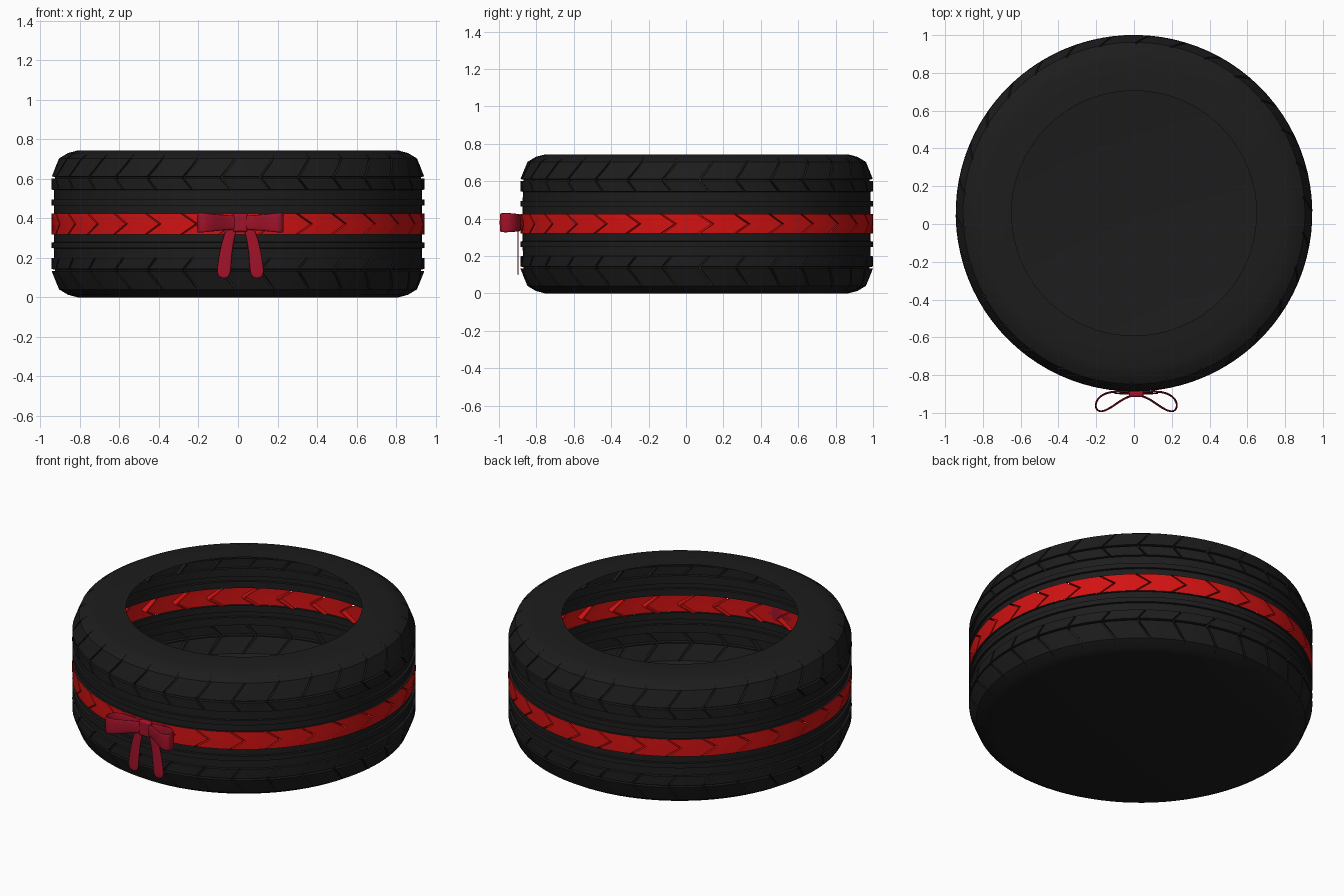
import bpy, bmesh
from math import sin, cos, pi, radians

if "Cube" in bpy.data.objects:
    bpy.data.objects.remove(bpy.data.objects["Cube"])

CY, N = 0.057, 30          # tyre centre in y, tread repeats around
BX, BZ = 0.012, 0.378      # bow centre


def material(name, rgb):
    m = bpy.data.materials.new(name)
    m.diffuse_color = (*rgb, 1)
    m.use_nodes = True
    m.node_tree.nodes["Principled BSDF"].inputs["Base Color"].default_value = m.diffuse_color
    return m


black = material("rubber_black", (0.012, 0.012, 0.012))
red = material("stripe_red", (0.65, 0.006, 0.006))
crimson = material("bow_crimson", (0.36, 0.006, 0.022))


def finish(bm, name, mat, smooth=True):
    me = bpy.data.meshes.new(name)
    bm.to_mesh(me)
    bm.free()
    ob = bpy.data.objects.new(name, me)
    bpy.context.collection.objects.link(ob)
    me.materials.append(mat)
    if smooth:
        bpy.ops.object.select_all(action='DESELECT')
        bpy.context.view_layer.objects.active = ob
        ob.select_set(True)
        bpy.ops.object.shade_smooth_by_angle(angle=radians(30))
    return ob


def tread(name, rows, mat, width=0.014, floor=False, phase=0.085):
    """Revolved skin; each row is (radius, z, angular shift, groove depth)."""
    bm = bmesh.new()
    step = 2 * pi / N
    cols = [(0, 0), (0, 1), (width, 1), (width, 0),
            (width + (step - width) / 3, 0), (width + (step - width) * 2 / 3, 0)]
    grid = []
    for r, z, shift, depth in rows:
        ring = []
        for i in range(N):
            for a, cut in cols:
                t = phase + i * step + a + shift
                rr = r - depth * cut
                ring.append(bm.verts.new((rr * cos(t), CY + rr * sin(t), z)))
        grid.append(ring)
    n = N * len(cols)
    for lo, hi in zip(grid, grid[1:]):
        for i in range(n):
            j = (i + 1) % n
            bm.faces.new((lo[i], lo[j], hi[j], hi[i]))
    if floor:
        bm.faces.new(grid[0][::-1])
    bmesh.ops.remove_doubles(bm, verts=bm.verts, dist=1e-5)
    return finish(bm, name, mat)


# Tyre halves: sidewall, grooved shoulder, narrow rib and recesses
S = -0.075
half = [(0.81, 0.743, 0, 0), (0.86, 0.73, 0, 0), (0.905, 0.703, 0, 0.006),
        (0.925, 0.655, S / 2, 0.025), (0.942, 0.611, S, 0.03), (0.925, 0.609, S, 0.013),
        (0.925, 0.602, S, 0.013), (0.943, 0.600, S, 0.03), (0.943, 0.545, S / 3, 0.025),
        (0.930, 0.543, S / 3, 0), (0.930, 0.495, 0, 0), (0.943, 0.494, 0, 0),
        (0.943, 0.465, 0, 0), (0.930, 0.464, 0, 0), (0.930, 0.424, 0, 0), (0.943, 0.424, 0, 0)]
tread("tyre_upper", ([(0.648, 0.743, 0, 0)] + half)[::-1], black)
tread("tyre_lower", [(r, 0.743 - z, s, d) for r, z, s, d in half], black, floor=True)

# Red centre stripe with chevron grooves
tread("red_stripe", [(0.943, 0.319, -0.085, 0.025), (0.944, 0.3715, 0, 0.04),
                     (0.943, 0.424, -0.085, 0.025)], red)


def ribbon(name, pairs, thick):
    """Ribbon through pairs of edge points, smoothed and thickened."""
    bm = bmesh.new()
    vs = [[bm.verts.new(p) for p in pair] for pair in pairs]
    for a, b in zip(vs, vs[1:]):
        bm.faces.new((a[0], b[0], b[1], a[1]))
    ob = finish(bm, name, crimson)
    so = ob.modifiers.new("thickness", 'SOLIDIFY')
    so.thickness, so.offset = thick, 0
    su = ob.modifiers.new("smooth", 'SUBSURF')
    su.levels = su.render_levels = 2
    return ob


# Bow loops and tails, mirrored left and right
loop = [(0.0, -0.893, 0.037), (0.06, -0.889, 0.038), (0.12, -0.886, 0.043),
        (0.18, -0.900, 0.052), (0.217, -0.940, 0.056), (0.215, -0.985, 0.056),
        (0.18, -0.998, 0.053), (0.12, -0.963, 0.046), (0.06, -0.918, 0.040), (0.0, -0.904, 0.037)]
tail = [(0.0, 0.05, 0.38), (0.022, 0.080, 0.33), (0.037, 0.103, 0.25),
        (0.044, 0.117, 0.17), (0.046, 0.128, 0.087)]
for side, s in (("left", -1), ("right", 1)):
    ribbon("bow_loop_" + side, [((BX + s * x, y, BZ - h), (BX + s * x, y, BZ + h))
                                for x, y, h in loop], 0.012)
    ribbon("bow_tail_" + side, [((BX + s * a, -0.899, z), (BX + s * b, -0.897, z + 0.005))
                                for a, b, z in tail], 0.008)

# Bow knot
bm = bmesh.new()
bmesh.ops.create_cube(bm, size=1)
for v in bm.verts:
    v.co = (BX + v.co.x * 0.075, -0.900 + v.co.y * 0.034, BZ + v.co.z * 0.094)
knot = finish(bm, "bow_knot", crimson)
bv = knot.modifiers.new("round", 'BEVEL')
bv.width, bv.segments = 0.012, 4
